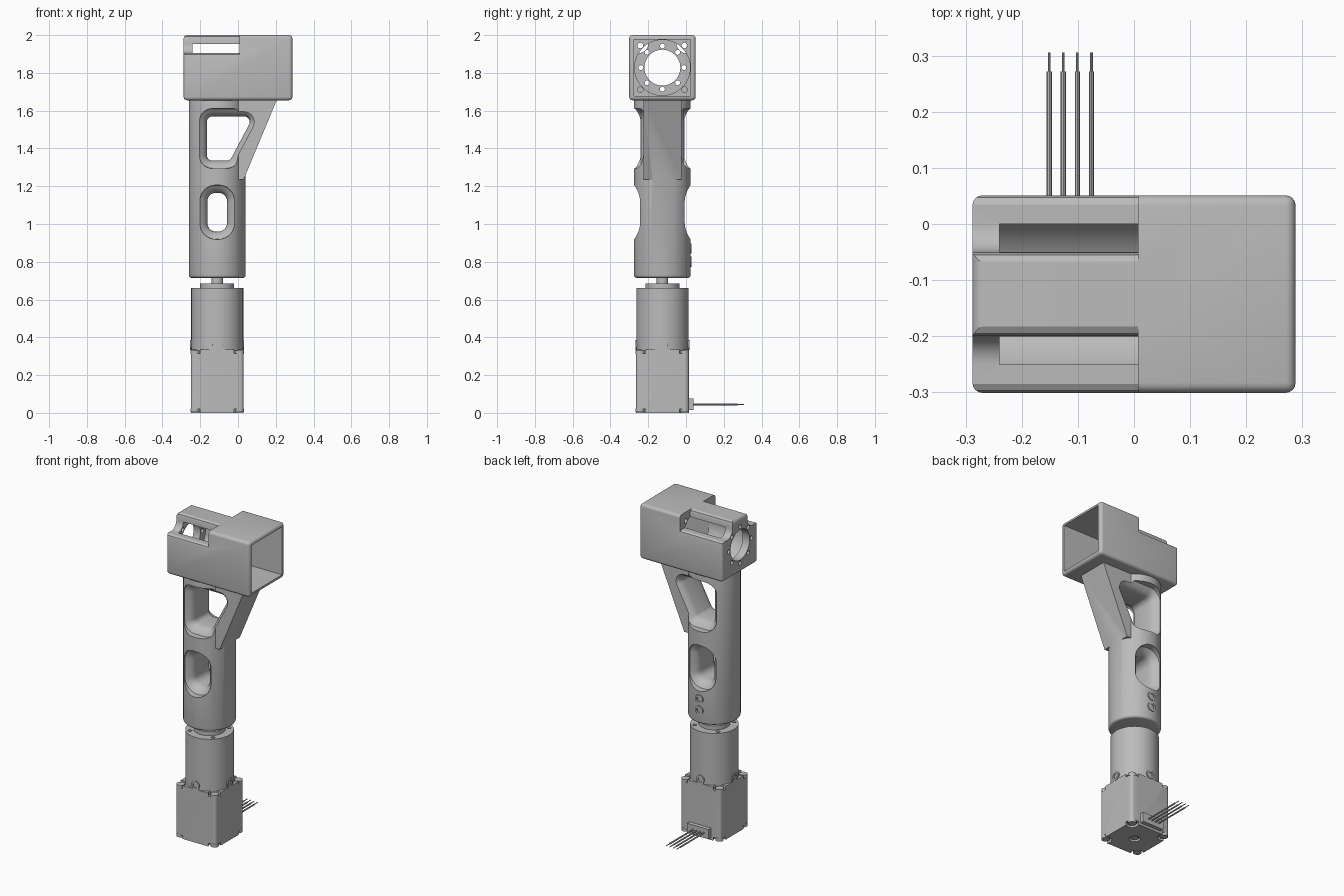
import bpy, bmesh
from math import pi, cos, sin, atan2
from mathutils import Matrix, Vector

if "Cube" in bpy.data.objects:
    bpy.data.objects.remove(bpy.data.objects["Cube"])

CX, CY, CZ = -0.11, -0.125, 1.828      # column axis and head bore height
ROT = {"X": Matrix.Rotation(pi / 2, 4, "Y"),
       "Y": Matrix.Rotation(pi / 2, 4, "X"),
       "Z": Matrix.Identity(4)}
parts = []

grey = bpy.data.materials.new("plain_grey")
grey.use_nodes = True
grey.diffuse_color = (0.5, 0.5, 0.5, 1)
grey.node_tree.nodes["Principled BSDF"].inputs["Base Color"].default_value = (0.5, 0.5, 0.5, 1)


def finish(name, bm):
    bmesh.ops.recalc_face_normals(bm, faces=bm.faces)
    mesh = bpy.data.meshes.new(name)
    bm.to_mesh(mesh)
    bm.free()
    obj = bpy.data.objects.new(name, mesh)
    bpy.context.collection.objects.link(obj)
    parts.append(obj)
    return obj


def bevel_edges(bm, edges, width, segments=4):
    bmesh.ops.bevel(bm, geom=edges, offset=width, segments=segments,
                    profile=0.5, affect="EDGES")


def box(name, low, high, bevel=0.0, vertical_only=False):
    low, high = Vector(low), Vector(high)
    bm = bmesh.new()
    bmesh.ops.create_cube(bm, size=1)
    for v in bm.verts:
        v.co = (low + high) / 2 + v.co * (high - low)
    if bevel:
        edges = [e for e in bm.edges if not vertical_only
                 or abs(e.verts[0].co.z - e.verts[1].co.z) > 0.01]
        bevel_edges(bm, edges, bevel)
    return finish(name, bm)


def cyl(name, r, length, loc, axis="Z", segs=24, bevel=0.0):
    bm = bmesh.new()
    bmesh.ops.create_cone(bm, cap_ends=True, segments=segs, radius1=r, radius2=r, depth=length)
    if bevel:
        rims = [e for e in bm.edges if any(len(f.verts) > 4 for f in e.link_faces)]
        bevel_edges(bm, rims, bevel)
    bm.transform(Matrix.Translation(loc) @ ROT[axis])
    return finish(name, bm)


def loft(name, rings):
    bm = bmesh.new()
    rows = [[bm.verts.new(p) for p in ring] for ring in rings]
    n = len(rows[0])
    for a, b in zip(rows, rows[1:]):
        for i in range(n):
            j = (i + 1) % n
            bm.faces.new((a[i], a[j], b[j], b[i]))
    bm.faces.new(rows[0])
    bm.faces.new(rows[-1])
    return finish(name, bm)


def combine(obj, others, operation="DIFFERENCE"):
    for other in others:
        mod = obj.modifiers.new("cut", "BOOLEAN")
        mod.operation, mod.solver, mod.object = operation, "EXACT", other
        bpy.context.view_layer.objects.active = obj
        bpy.ops.object.modifier_apply(modifier=mod.name)
        parts.remove(other)
        bpy.data.objects.remove(other)


def rounded_outline(core, r, steps=8):
    """Counter-clockwise convex core grown by r with round corners."""
    out = []
    for i, p in enumerate(core):
        a, b = core[i - 1], core[(i + 1) % len(core)]
        t0 = atan2(p[1] - a[1], p[0] - a[0]) - pi / 2
        turn = (atan2(b[1] - p[1], b[0] - p[0]) - pi / 2 - t0) % (2 * pi)
        out += [(p[0] + r * cos(t0 + turn * k / steps),
                 p[1] + r * sin(t0 + turn * k / steps)) for k in range(steps + 1)]
    return out


def window_cutter(core, r):
    # Opening through the column that flares softly toward both faces
    flare = [(0.055, 0), (0.075, 0.004), (0.09, 0.013), (0.102, 0.027), (0.112, 0.04), (0.2, 0.043)]
    levels = [(-d, o) for d, o in reversed(flare)] + flare
    return loft("window_cutter", [[(x, CY + d, z) for x, z in rounded_outline(core, r + o)]
                                  for d, o in levels])


def hex_screw(name, loc, axis):
    screw = cyl(name, 0.027, 0.03, loc, axis)
    combine(screw, [cyl("socket", 0.017, 0.05, Vector(loc) +
                        Vector(((loc[0] - CX) * 0.15, (loc[1] - CY) * 0.15, 0)), axis, 6)])


# Motor body with relieved corners and corner screws
body = box("motor_body", (CX - 0.14, CY - 0.14, 0), (CX + 0.14, CY + 0.14, 0.335), 0.018, True)
corners = [(CX + sx * 0.118, CY + sy * 0.118) for sx in (-1, 1) for sy in (-1, 1)]
combine(body, [cyl("relief", 0.036, 0.04, (x, y, z)) for x, y in corners for z in (0, 0.335)])
combine(body, [cyl("rear_bore", 0.032, 0.03, (CX, CY, 0))])
for x, y in corners:
    for z in (0.014, 0.321):
        cyl("motor_corner_screw", 0.024, 0.02, (x, y, z))
cyl("motor_rear_shaft", 0.022, 0.03, (CX, CY, 0.02))

# Connector and wires
box("connector", (CX - 0.075, CY + 0.13, 0.015), (CX + 0.075, 0.04, 0.075))
for i in range(4):
    x = -0.151 + i * 0.025
    cyl("wire", 0.0048, 0.24, (x, 0.152, 0.045), "Y", 10)
    cyl("wire_tip", 0.0025, 0.04, (x, 0.286, 0.045), "Y", 8)

# Gearbox, flange and shaft
gearbox = cyl("gearbox", 0.138, 0.33, (CX, CY, 0.495), segs=64)
combine(gearbox, [cyl("mount_hole", 0.012, 0.05, (CX + sx * 0.08, CY + sy * 0.08, 0.66))
                  for sx in (-1, 1) for sy in (-1, 1)])
cyl("gearbox_flange", 0.09, 0.03, (CX, CY, 0.67), segs=48)
cyl("output_shaft", 0.031, 0.1, (CX, CY, 0.71))
for s in (-1, 1):
    hex_screw("gearbox_side_screw", (CX + s * 0.128, CY, 0.36), "X")
    hex_screw("gearbox_side_screw", (CX, CY + s * 0.128, 0.36), "Y")

# Column with a sloping brace and two windows
column = cyl("column", 0.15, 0.955, (CX, CY, 1.1925), segs=72, bevel=0.014)
web = [(-0.06, 1.235), (0.03, 1.235), (0.209, 1.665), (-0.06, 1.665)]
combine(column, [loft("web", [[(x, CY + s * 0.1, z) for x, z in web] for s in (-1, 1)])], "UNION")
combine(column, [
    window_cutter([(CX - 0.007, 1.005), (CX + 0.007, 1.005),
                   (CX + 0.007, 1.12), (CX - 0.007, 1.12)], 0.045),
    window_cutter([(-0.135, 1.365), (-0.061, 1.365), (0.032, 1.54), (-0.135, 1.54)], 0.03)])
for z in (0.8, 0.87):
    hex_screw("clamp_screw", (CX, CY + 0.14, z), "Y")

# Head: rounded box, stepped upper corners, round bore and square socket
head = box("head", (-0.288, CY - 0.176, 1.655), (0.288, CY + 0.176, 2.0), 0.018)
notch = [(0.22, 2.03), (0.22, 1.885), (0.176, 1.885), (0.172, 1.898), (0.16, 1.905)]
notch += [(0.125 - 0.05 * sin(k * pi / 16), 1.955 - 0.05 * cos(k * pi / 16)) for k in range(9)]
notch += [(0.074, 1.98), (0.07, 1.993), (0.058, 2.0), (0.058, 2.03)]
combine(head, [loft("notch", [[(x, CY + s * u, z) for u, z in notch] for x in (-0.33, 0.007)])
               for s in (-1, 1)])
combine(head, [
    cyl("bore", 0.147, 0.28, (-0.1, CY, CZ), "X", 64),
    box("socket", (0.03, CY - 0.15, CZ - 0.15), (0.33, CY + 0.15, CZ + 0.15)),
    cyl("end_hole", 0.095, 0.2, (-0.28, CY, CZ), "X", 48)])
combine(head, [cyl("bolt_hole", 0.013, 0.12, (-0.27, CY + 0.114 * cos(k * pi / 4),
                                              CZ + 0.114 * sin(k * pi / 4)), "X", 16)
               for k in range(8)])
combine(head, [cyl("corner_hole", 0.015, 0.08, (0.02, CY + sy * 0.117, CZ + sz * 0.117), "X", 16)
               for sy in (-1, 1) for sz in (-1, 1)])

# Colour and shading
for obj in parts:
    obj.data.materials.clear()
    obj.data.materials.append(grey)
    for poly in obj.data.polygons:
        poly.material_index = 0
bpy.ops.object.select_all(action="DESELECT")
for obj in parts:
    obj.select_set(True)
bpy.context.view_layer.objects.active = parts[0]
bpy.ops.object.shade_smooth_by_angle(angle=pi / 6)
